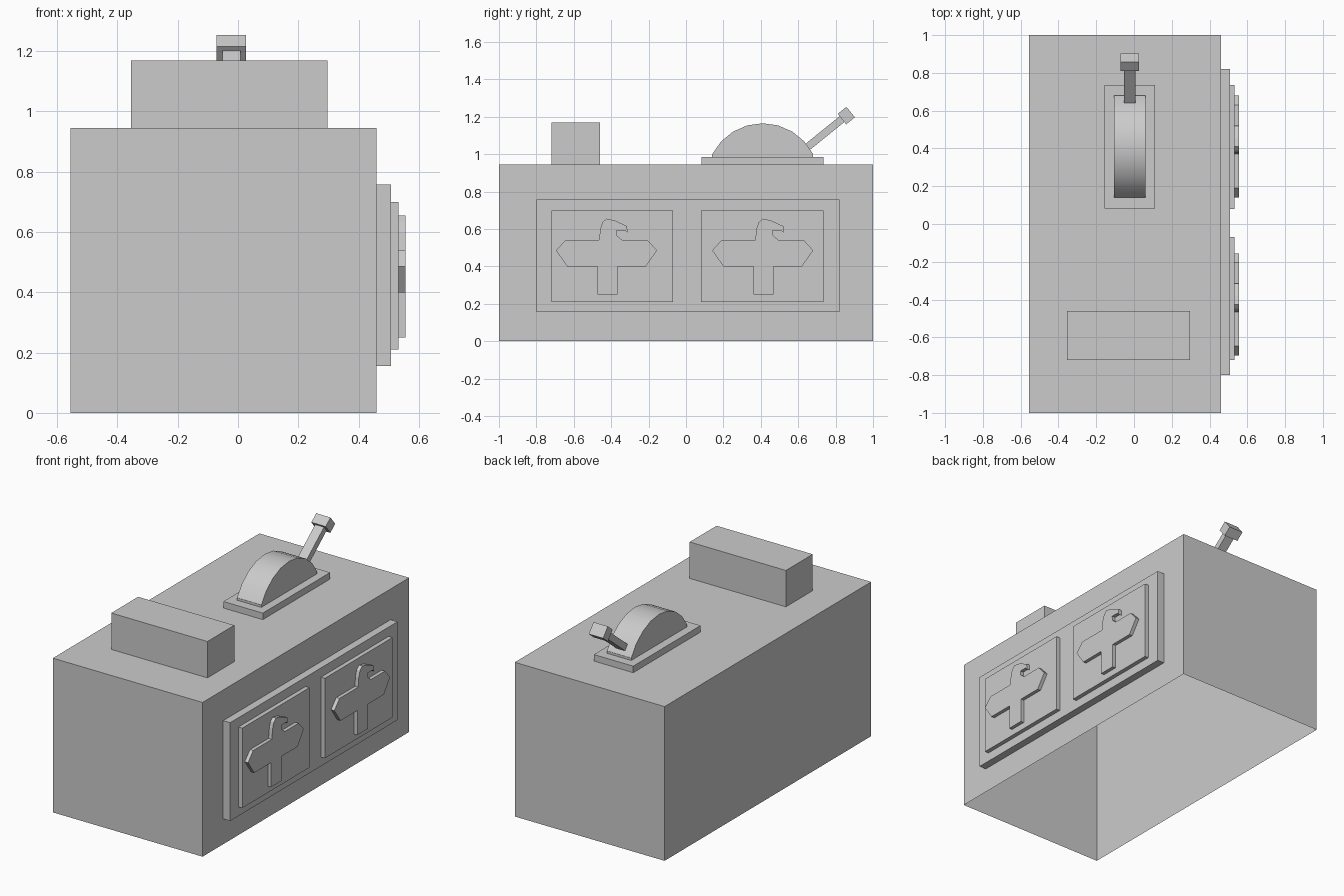
import bpy, bmesh, math
from mathutils import Matrix

if "Cube" in bpy.data.objects:
    bpy.data.objects.remove(bpy.data.objects["Cube"])


def finish(name, bm):
    bmesh.ops.recalc_face_normals(bm, faces=bm.faces)
    mesh = bpy.data.meshes.new(name)
    bm.to_mesh(mesh)
    bm.free()
    obj = bpy.data.objects.new(name, mesh)
    bpy.context.collection.objects.link(obj)
    return obj


def box(name, x, y, z, open_bottom=False):
    """Box from (min, max) ranges."""
    bm = bmesh.new()
    bmesh.ops.create_cube(bm, size=1)
    for v in bm.verts:
        for i, (lo, hi) in enumerate((x, y, z)):
            v.co[i] = hi if v.co[i] > 0 else lo
    obj = finish(name, bm)
    if open_bottom:
        bm = bmesh.new()
        bm.from_mesh(obj.data)
        low = [f for f in bm.faces if f.normal.z < -0.9]
        bmesh.ops.delete(bm, geom=low, context='FACES')
        bm.to_mesh(obj.data)
        bm.free()
    return obj


def prism(name, profile, x0, x1):
    """Extrude a (y, z) profile along x."""
    bm = bmesh.new()
    face = bm.faces.new([bm.verts.new((x0, y, z)) for y, z in profile])
    ext = bmesh.ops.extrude_face_region(bm, geom=[face])
    for v in ext["geom"]:
        if isinstance(v, bmesh.types.BMVert):
            v.co.x = x1
    return finish(name, bm)


# Hollow body, open underneath, with a block on top
box("body", (-0.555, 0.46), (-1, 1), (0, 0.945), open_bottom=True)
box("top_block", (-0.355, 0.297), (-0.72, -0.46), (0.945, 1.168))

# Side plaque with two relief panels
box("side_plaque", (0.46, 0.507), (-0.80, 0.82), (0.155, 0.757))
bird = [(-0.27, 0.485), (-0.22, 0.54), (-0.04, 0.54), (-0.033, 0.60),
        (-0.022, 0.635), (0.0, 0.655), (0.045, 0.645), (0.11, 0.615), (0.112, 0.58),
        (0.10, 0.592), (0.053, 0.592), (0.055, 0.565), (0.085, 0.54),
        (0.22, 0.54), (0.27, 0.485), (0.21, 0.40), (0.058, 0.40),
        (0.058, 0.25), (-0.048, 0.25), (-0.048, 0.40), (-0.21, 0.40)]
for side, y0, y1, mid in (("front", -0.72, -0.07, -0.425), ("back", 0.08, 0.735, 0.41)):
    box(side + "_panel", (0.507, 0.533), (y0, y1), (0.21, 0.70))
    prism(side + "_bird_relief", [(mid + y, z) for y, z in bird], 0.533, 0.555)

# Lever base and rounded housing
box("lever_base", (-0.157, 0.11), (0.083, 0.735), (0.945, 0.985))
radius, cy, cz = 0.303, 0.41, 0.862
arc = []
for i in range(9):
    a = math.radians(27 + i * 126 / 8)
    arc.append((cy + radius * math.cos(a), cz + radius * math.sin(a)))
housing = prism("lever_housing", [(arc[0][0], 0.985)] + arc + [(arc[-1][0], 0.985)], -0.105, 0.06)
bpy.context.view_layer.objects.active = housing
housing.select_set(True)
bpy.ops.object.shade_smooth_by_angle(angle=math.radians(30))

# Slanted lever arm and knob
tilt = math.radians(39)
for name, length, width, thick, y, z in (("lever_arm", 0.28, 0.06, 0.04, 0.73, 1.103),
                                         ("lever_knob", 0.06, 0.097, 0.072, 0.857, 1.206)):
    part = box(name, (-width / 2, width / 2), (-length / 2, length / 2), (-thick / 2, thick / 2))
    part.data.transform(Matrix.Translation((-0.022, y, z)) @ Matrix.Rotation(tilt, 4, 'X'))
